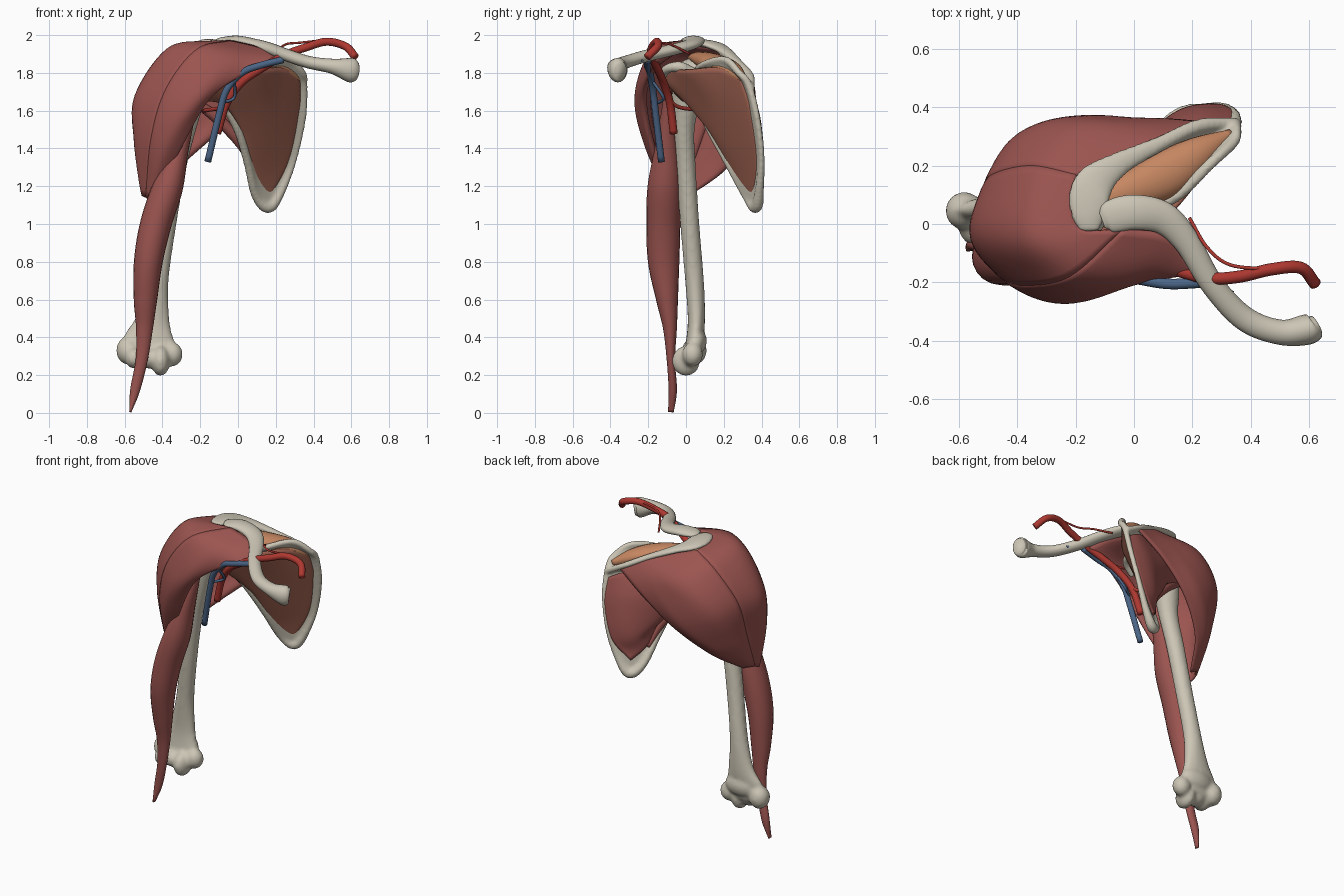
import bpy, bmesh, math
from mathutils import Vector, Matrix

X, Y, Z = Vector((1, 0, 0)), Vector((0, 1, 0)), Vector((0, 0, 1))


def material(name, col):
    m = bpy.data.materials.new(name)
    m.diffuse_color = (*col, 1)
    return m


BONE = material("bone", (0.60, 0.56, 0.46))
MUSCLE = material("muscle", (0.33, 0.09, 0.08))
BROWN = material("deep_muscle", (0.34, 0.12, 0.08))
ORANGE = material("upper_muscle", (0.56, 0.24, 0.12))
RED = material("artery", (0.42, 0.04, 0.03))
BLUE = material("vein", (0.07, 0.13, 0.24))


def spline(pts, n=8):
    """Catmull-Rom through points of any dimension."""
    p = [Vector(q) for q in pts]
    p = [p[0] * 2 - p[1]] + p + [p[-1] * 2 - p[-2]]
    out = []
    for i in range(1, len(p) - 2):
        a, b, c, d = p[i - 1:i + 3]
        for k in range(n):
            t = k / n
            out.append((b * 2 + (c - a) * t + (a * 2 - b * 5 + c * 4 - d) * t * t
                        + (b * 3 - a - c * 3 + d) * t ** 3) * 0.5)
    return out + [p[-2]]


def tube(bm, pts, ref, sides=20, r=None):
    """Points are x, y, z, radius along ref, radius across (or one fixed r)."""
    path = spline([(*p, r, r) if r else p for p in pts])
    pos = [Vector(p[:3]) for p in path]
    rings = []
    for i, p in enumerate(path):
        t = (pos[min(i + 1, len(pos) - 1)] - pos[max(i - 1, 0)]).normalized()
        a = (ref - t * ref.dot(t)).normalized()
        b = t.cross(a)
        rings.append([bm.verts.new(pos[i] + a * (p[3] * math.cos(w)) + b * (p[4] * math.sin(w)))
                      for w in (2 * math.pi * k / sides for k in range(sides))])
    for q, s in zip(rings, rings[1:]):
        for k in range(sides):
            j = (k + 1) % sides
            bm.faces.new((q[k], q[j], s[j], s[k]))
    bm.faces.new(rings[0])
    bm.faces.new(rings[-1])


def sheet(bm, rows, out, inn, side=1, flat=False):
    """Closed, bulging slab over a grid of control points."""
    lines = [spline(r) for r in rows]
    cols = [spline(c) for c in zip(*lines)]
    g = list(zip(*cols))
    nu, nv = len(g), len(g[0])
    top, bot = [], []
    for i in range(nu):
        top.append([])
        bot.append([])
        for j in range(nv):
            du = g[min(i + 1, nu - 1)][j] - g[max(i - 1, 0)][j]
            dv = g[i][min(j + 1, nv - 1)] - g[i][max(j - 1, 0)]
            n = du.cross(dv).normalized() * side
            b = max(0, math.sin(math.pi * i / (nu - 1)) * math.sin(math.pi * j / (nv - 1))) ** 0.5
            top[i].append(bm.verts.new(g[i][j] + n * out * (1 if flat else b)))
            bot[i].append(bm.verts.new(g[i][j] - n * inn * (1 if flat else 0.3 + 0.7 * b)))
    for s in (top, bot):
        for i in range(nu - 1):
            for j in range(nv - 1):
                bm.faces.new((s[i][j], s[i + 1][j], s[i + 1][j + 1], s[i][j + 1]))
    edge = [(i, 0) for i in range(nu)] + [(nu - 1, j) for j in range(1, nv)]
    edge += [(i, nv - 1) for i in range(nu - 2, -1, -1)] + [(0, j) for j in range(nv - 2, 0, -1)]
    for (a, b), (c, d) in zip(edge, edge[1:] + edge[:1]):
        bm.faces.new((top[a][b], top[c][d], bot[c][d], bot[a][b]))


def ball(bm, c, r):
    m = Matrix.Translation(c) @ Matrix.Diagonal((*r, 1))
    bmesh.ops.create_uvsphere(bm, u_segments=24, v_segments=14, radius=1, matrix=m)


def finish(name, bm, mat, fuse=0):
    bmesh.ops.recalc_face_normals(bm, faces=bm.faces)
    for f in bm.faces:
        f.smooth = True
    me = bpy.data.meshes.new(name)
    bm.to_mesh(me)
    bm.free()
    me.materials.append(mat)
    ob = bpy.data.objects.new(name, me)
    bpy.context.collection.objects.link(ob)
    if fuse:
        m = ob.modifiers.new("fuse", 'REMESH')
        m.mode, m.voxel_size, m.use_smooth_shade = 'VOXEL', fuse, True
        m = ob.modifiers.new("soften", 'SMOOTH')
        m.factor, m.iterations = 0.5, 6


def tube_part(name, pts, ref, mat, r=None):
    bm = bmesh.new()
    tube(bm, pts, ref, r=r)
    finish(name, bm, mat)


def sheet_part(name, rows, out, inn, mat, side=1):
    bm = bmesh.new()
    sheet(bm, rows, out, inn, side)
    finish(name, bm, mat)


# humerus: shaft, head, tubercle and elbow condyles
bm = bmesh.new()
tube(bm, [(-0.24, 0.01, 1.76, .08, .08), (-0.26, 0, 1.65, .08, .075), (-0.285, -0.01, 1.5, .062, .056),
          (-0.33, 0, 1.3, .057, .052), (-0.38, 0.02, 1.0, .054, .051), (-0.425, 0.045, .7, .058, .05),
          (-0.45, 0.055, .5, .09, .046), (-0.47, 0.045, .38, .14, .045), (-0.47, 0.03, .3, .14, .045)], X)
for c, r in [((-0.2, 0.04, 1.77), (.11, .11, .11)), ((-0.29, 0.0, 1.76), (.07, .09, .08)),
             ((-0.58, 0.045, .33), (.065, .065, .075)), ((-0.55, -0.01, .29), (.05, .06, .055)),
             ((-0.35, 0.035, .31), (.058, .055, .065)), ((-0.41, 0.0, .275), (.05, .075, .08)),
             ((-0.48, 0.005, .29), (.07, .06, .055)), ((-0.45, 0.06, .38), (.11, .05, .07))]:
    ball(bm, c, r)
finish("humerus", bm, BONE, 0.012)

# scapula: blade, rim, spine with acromion, coracoid, socket
bm = bmesh.new()
sheet(bm, [[(-0.06, 0.05, 1.78), (0.13, 0.09, 1.84), (0.27, 0.21, 1.88)],
           [(-0.08, 0.06, 1.66), (0.16, 0.23, 1.72), (0.355, 0.33, 1.74)],
           [(0.0, 0.13, 1.5), (0.19, 0.29, 1.55), (0.35, 0.375, 1.57)],
           [(0.05, 0.22, 1.32), (0.18, 0.34, 1.33), (0.3, 0.4, 1.35)],
           [(0.1, 0.32, 1.13), (0.165, 0.365, 1.1), (0.225, 0.395, 1.16)]], 0.012, 0.012, flat=True)
rim = [(-0.08, 0.06, 1.66, .03), (0.0, 0.13, 1.5, .025), (0.05, 0.22, 1.33, .023), (0.095, 0.32, 1.15, .025),
       (0.165, 0.37, 1.09, .033), (0.235, 0.39, 1.19, .024), (0.3, 0.4, 1.36, .018), (0.345, 0.375, 1.57, .018),
       (0.35, 0.33, 1.74, .02), (0.34, 0.28, 1.8, .02), (0.26, 0.205, 1.87, .02), (0.13, 0.085, 1.84, .02),
       (-0.04, 0.05, 1.78, .025)]
tube(bm, [(*p, p[3]) for p in rim], Vector((-0.5, 0.8, 0.1)), 12)
sheet(bm, [[(0.35, 0.35, 1.72), (0.22, 0.335, 1.79), (0.08, 0.27, 1.86), (-0.06, 0.2, 1.92)],
           [(0.34, 0.32, 1.72), (0.2, 0.25, 1.73), (0.08, 0.18, 1.74), (0.0, 0.13, 1.75)]],
      0.011, 0.011, flat=True)
tube(bm, [(0.35, 0.345, 1.72, .02, .02), (0.22, 0.335, 1.79, .018, .025), (0.08, 0.27, 1.86, .018, .028),
          (-0.06, 0.2, 1.92, .02, .045), (-0.14, 0.13, 1.95, .022, .072), (-0.155, 0.04, 1.96, .02, .065),
          (-0.15, -0.025, 1.96, .014, .035)], Z)
tube(bm, [(-0.05, 0.05, 1.78, .04, .04), (0.0, -0.03, 1.83, .03, .03), (-0.03, -0.1, 1.82, .025, .028),
          (-0.1, -0.13, 1.77, .02, .02)], Z)
ball(bm, (-0.085, 0.06, 1.72), (.035, .06, .09))
finish("scapula", bm, BONE, 0.01)

# clavicle
tube_part("clavicle", [(0.625, -0.345, 1.81, .05, .035), (0.595, -0.36, 1.815, .065, .052),
                       (0.5, -0.37, 1.835, .04, .043), (0.38, -0.325, 1.855, .033, .042),
                       (0.27, -0.21, 1.89, .032, .04), (0.18, -0.06, 1.925, .03, .045),
                       (0.1, 0.02, 1.95, .028, .055), (0.0, 0.04, 1.97, .027, .06),
                       (-0.08, 0.025, 1.97, .02, .055), (-0.11, 0.015, 1.97, .01, .03)], Z, BONE)

# deltoid: fibres running from the shoulder girdle to the arm, front to back
fibres = [
    [(0.22, -0.17, 1.875), (0.03, -0.2, 1.79), (-0.15, -0.23, 1.66), (-0.29, -0.19, 1.42), (-0.44, -0.09, 1.13)],
    [(0.14, -0.05, 1.93), (-0.06, -0.2, 1.86), (-0.24, -0.26, 1.66), (-0.38, -0.21, 1.42), (-0.47, -0.09, 1.13)],
    [(-0.04, -0.02, 1.975), (-0.22, -0.18, 1.925), (-0.38, -0.21, 1.72), (-0.46, -0.18, 1.46), (-0.49, -0.08, 1.14)],
    [(-0.19, -0.01, 1.965), (-0.37, -0.04, 1.92), (-0.53, -0.04, 1.68), (-0.54, -0.06, 1.45), (-0.51, -0.05, 1.15)],
    [(-0.2, 0.17, 1.94), (-0.36, 0.2, 1.86), (-0.5, 0.16, 1.66), (-0.51, 0.08, 1.42), (-0.51, -0.01, 1.17)],
    [(-0.04, 0.22, 1.9), (-0.22, 0.33, 1.78), (-0.39, 0.3, 1.6), (-0.46, 0.17, 1.38), (-0.49, 0.02, 1.17)],
    [(0.1, 0.29, 1.85), (-0.04, 0.35, 1.72), (-0.22, 0.35, 1.52), (-0.38, 0.23, 1.34), (-0.46, 0.03, 1.16)],
    [(0.26, 0.35, 1.77), (0.06, 0.36, 1.62), (-0.14, 0.32, 1.45), (-0.33, 0.2, 1.28), (-0.44, 0.02, 1.15)]]
for name, a, b in [("front", 0, 3), ("middle", 2, 5), ("rear", 4, 8)]:
    sheet_part("deltoid_" + name, fibres[a:b], 0.013, 0.05, MUSCLE)

# biceps
tube_part("biceps", [(-0.19, -0.09, 1.78, .015, .015), (-0.25, -0.1, 1.6, .03, .03),
                     (-0.31, -0.105, 1.4, .05, .06), (-0.37, -0.115, 1.2, .08, .088),
                     (-0.435, -0.12, 1.0, .083, .09), (-0.475, -0.118, .8, .076, .083),
                     (-0.49, -0.1, .6, .062, .058), (-0.495, -0.085, .45, .045, .037),
                     (-0.51, -0.08, .28, .032, .022), (-0.545, -0.07, .12, .026, .022),
                     (-0.57, -0.08, .005, .006, .015)], X, MUSCLE)

# muscle on the rib side of the shoulder blade
sheet_part("subscapularis", [
    [(-0.24, -0.09, 1.79), (-0.1, -0.1, 1.81), (0.1, 0.01, 1.815), (0.24, 0.17, 1.825), (0.33, 0.29, 1.77)],
    [(-0.24, -0.09, 1.74), (-0.1, -0.08, 1.74), (0.09, 0.1, 1.65), (0.22, 0.24, 1.6), (0.325, 0.35, 1.58)],
    [(-0.23, -0.06, 1.69), (-0.08, -0.01, 1.66), (0.05, 0.14, 1.5), (0.16, 0.28, 1.36), (0.275, 0.38, 1.34)],
    [(-0.22, -0.03, 1.65), (-0.08, 0.03, 1.63), (0.02, 0.13, 1.48), (0.08, 0.26, 1.25), (0.17, 0.355, 1.13)]],
    0.012, 0.04, BROWN)

# muscles on the back of the shoulder blade
sheet_part("infraspinatus", [
    [(-0.3, 0.11, 1.82), (-0.1, 0.18, 1.8), (0.1, 0.27, 1.78), (0.25, 0.34, 1.73), (0.34, 0.355, 1.68)],
    [(-0.3, 0.13, 1.75), (-0.1, 0.24, 1.7), (0.1, 0.33, 1.6), (0.22, 0.38, 1.55), (0.335, 0.395, 1.52)],
    [(-0.29, 0.13, 1.7), (-0.1, 0.21, 1.6), (0.05, 0.3, 1.42), (0.16, 0.38, 1.34), (0.27, 0.41, 1.31)],
    [(-0.28, 0.12, 1.66), (-0.1, 0.17, 1.57), (0.02, 0.2, 1.45), (0.08, 0.3, 1.27), (0.15, 0.375, 1.18)]],
    0.015, 0.035, MUSCLE, -1)
tube_part("teres_minor", [(0.08, 0.29, 1.26, .01, .01), (0.03, 0.22, 1.4, .025, .025),
                          (-0.1, 0.17, 1.55, .035, .03), (-0.26, 0.11, 1.67, .02, .02)], Y, MUSCLE)
tube_part("supraspinatus", [(0.33, 0.31, 1.765, .02, .015), (0.22, 0.24, 1.815, .045, .06),
                            (0.1, 0.165, 1.845, .05, .08), (-0.04, 0.105, 1.865, .045, .06),
                            (-0.2, 0.05, 1.88, .025, .04), (-0.29, 0.03, 1.83, .015, .03)], Z, ORANGE)

# blood vessels
for name, pts, r, mat in [
    ("artery", [(0.62, -0.205, 1.885), (0.57, -0.15, 1.94), (0.47, -0.155, 1.965), (0.36, -0.18, 1.935),
                (0.25, -0.185, 1.895), (0.12, -0.15, 1.82), (0.02, -0.12, 1.75), (-0.06, -0.085, 1.64),
                (-0.11, -0.065, 1.48)], .021, RED),
    ("artery_branch_top", [(0.47, -0.155, 1.975), (0.33, -0.14, 1.96), (0.25, -0.08, 1.95), (0.19, 0.02, 1.9)], .006, RED),
    ("artery_branch_low", [(-0.03, -0.1, 1.68), (-0.08, -0.04, 1.62), (-0.18, 0.12, 1.6)], .01, RED),
    ("artery_branch_mid", [(0.1, -0.15, 1.82), (0.0, -0.14, 1.8), (-0.1, -0.12, 1.82)], .007, RED),
    ("vein", [(0.24, -0.2, 1.87), (0.12, -0.205, 1.84), (0.02, -0.19, 1.8), (-0.06, -0.175, 1.71),
              (-0.1, -0.16, 1.58), (-0.16, -0.13, 1.33)], .018, BLUE),
    ("vein_branch_top", [(0.22, -0.2, 1.87), (0.34, -0.235, 1.865)], .006, BLUE),
    ("vein_branch_low", [(-0.02, -0.18, 1.76), (-0.02, -0.12, 1.67), (-0.09, -0.15, 1.64)], .008, BLUE)]:
    tube_part(name, pts, Vector((0.1, 0.5, 1)) if "branch" in name else Y, mat, r)
